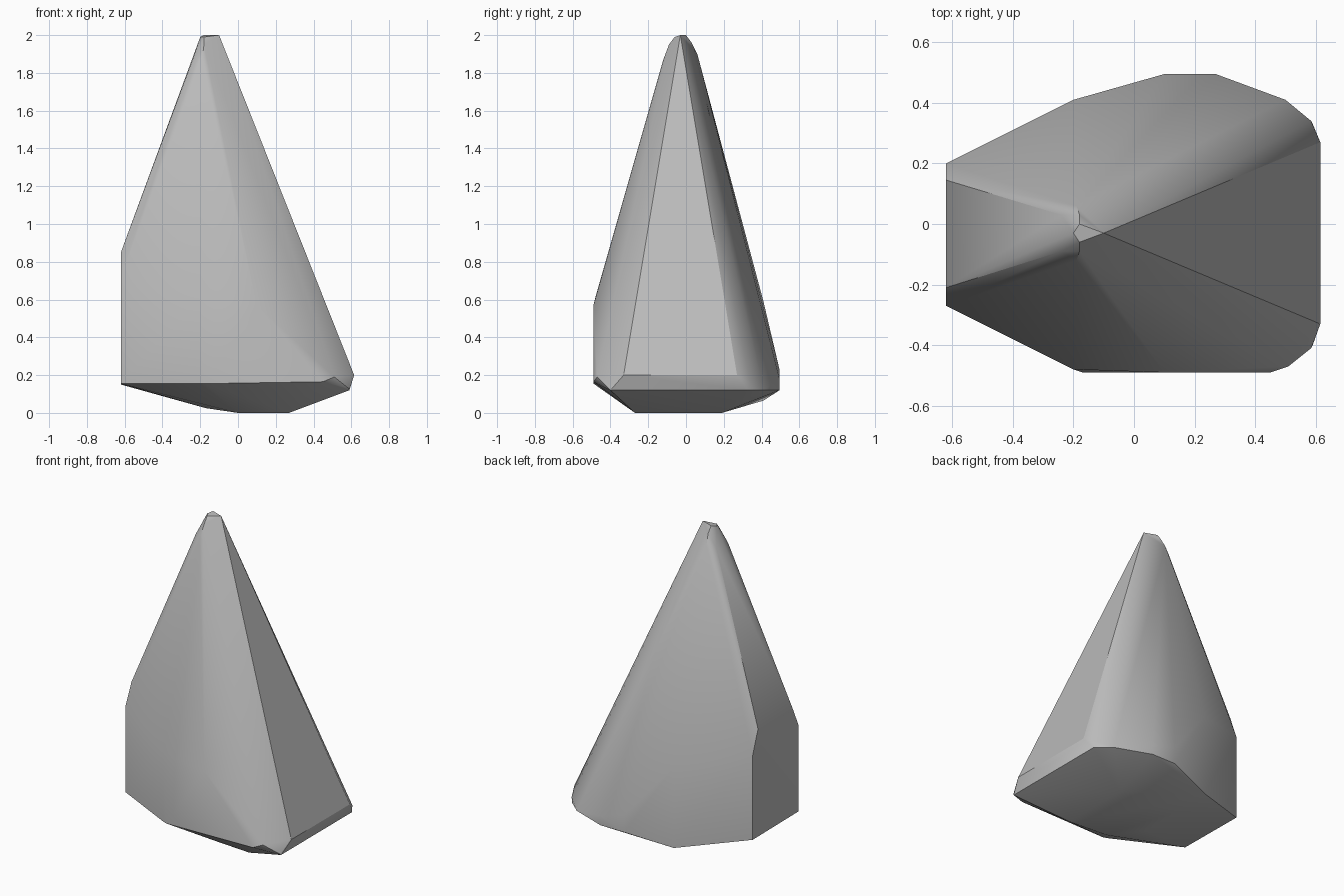
import bpy
import bmesh
import math

cube = bpy.data.objects.get("Cube")
if cube:
    bpy.data.objects.remove(cube, do_unlink=True)

# Stone colour
stone = bpy.data.materials.new("stone grey")
stone.use_nodes = True
colour = (0.5, 0.5, 0.5, 1)
stone.diffuse_color = colour
stone.node_tree.nodes["Principled BSDF"].inputs["Base Color"].default_value = colour

# Corners of the rock, grouped by the facet they bound
tip = [(-.10, -.03, 2), (-.18, -.06, 1.99), (-.2, -.03, 1.99), (-.18, 0, 2),
       (-.18, .03, 1.96), (-.19, .06, 1.9), (-.24, .03, 1.88),
       (-.24, -.09, 1.87), (-.19, -.12, 1.87), (-.18, -.09, 1.95)]
flat_end = [(-.62, -.27, .155), (-.62, .2, .15), (-.62, -.27, .72),
            (-.62, .2, .7), (-.62, -.21, .85), (-.62, .145, .85)]
front_wall = [(-.2, -.48, .155), (-.17, -.49, .155), (-.2, -.48, .61),
              (.1, -.49, .57), (.45, -.49, .165), (.51, -.47, .19)]
back_wall = [(-.2, .41, .065), (-.2, .41, .59), (.1, .495, .12),
             (.1, .495, .23), (.27, .495, .12), (.27, .495, .18)]
sloped_end = [(.615, -.33, .2), (.615, .27, .2), (.585, -.41, .13),
              (.585, .34, .16), (.5, .41, .12), (.59, -.4, .12), (.59, .33, .12)]
underside = [(0, -.25, 0), (.27, -.27, 0), (.27, .19, 0), (0, .19, 0),
             (-.17, -.1, .025), (-.17, .2, .025)]

# Wrap the corners in a convex shell
bm = bmesh.new()
for point in tip + flat_end + front_wall + back_wall + sloped_end + underside:
    bm.verts.new(point)
hull = bmesh.ops.convex_hull(bm, input=bm.verts)
loose = [v for v in bm.verts if not v.link_faces]
bmesh.ops.delete(bm, geom=loose, context='VERTS')
bmesh.ops.dissolve_limit(bm, angle_limit=math.radians(1),
                         verts=bm.verts, edges=bm.edges)
bmesh.ops.recalc_face_normals(bm, faces=bm.faces)
mesh = bpy.data.meshes.new("pointed_rock")
bm.to_mesh(mesh)
bm.free()
mesh.materials.append(stone)

rock = bpy.data.objects.new("pointed_rock", mesh)
bpy.context.collection.objects.link(rock)
bpy.ops.object.select_all(action='DESELECT')
rock.select_set(True)
bpy.context.view_layer.objects.active = rock
bpy.ops.object.shade_smooth_by_angle(angle=math.radians(30))
